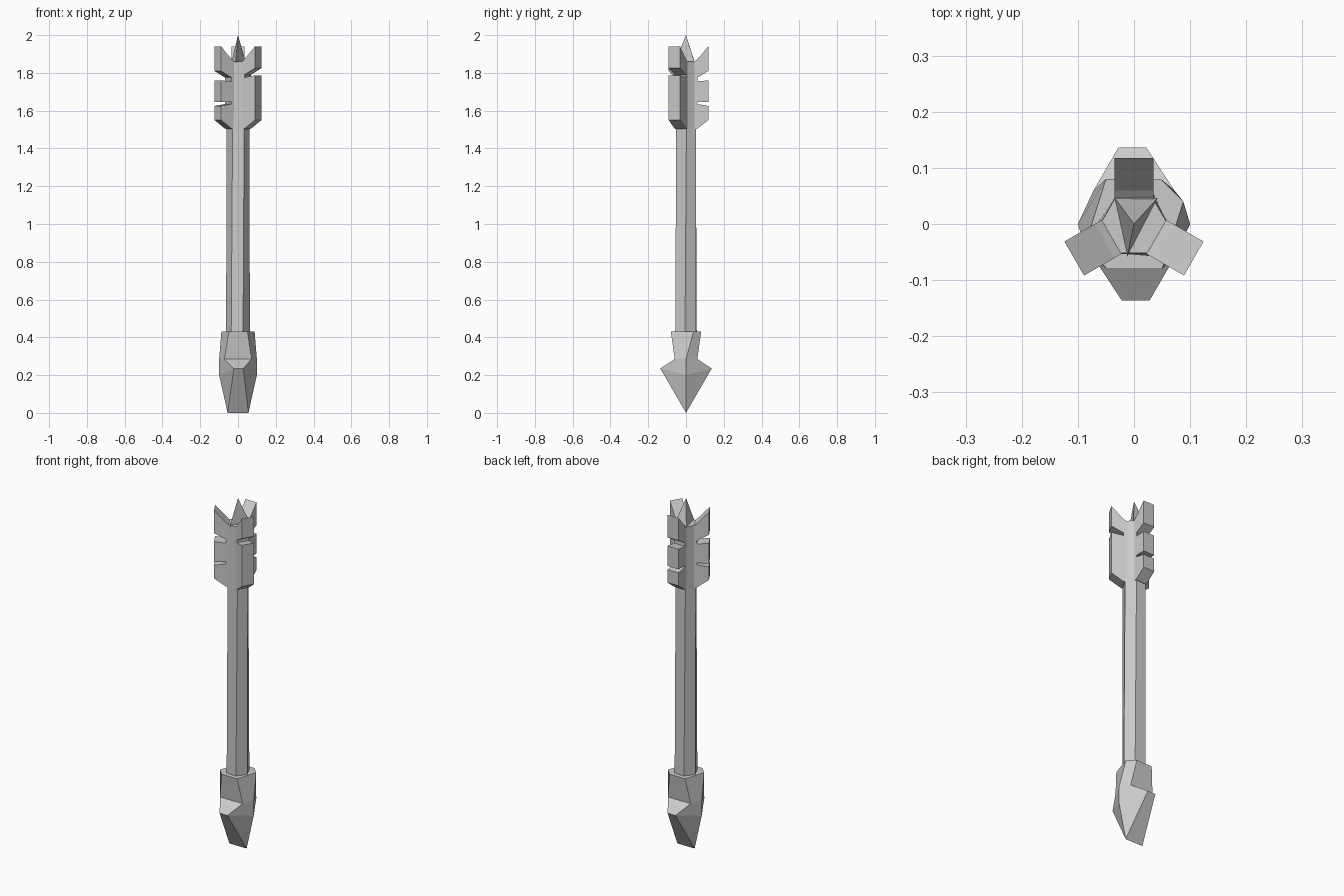
import bpy, bmesh, math
from mathutils import Vector, Matrix

if "Cube" in bpy.data.objects:
    bpy.data.objects.remove(bpy.data.objects["Cube"])

grey = bpy.data.materials.new("plain_grey")
grey.diffuse_color = (0.6, 0.6, 0.6, 1)
grey.use_nodes = True
grey.node_tree.nodes["Principled BSDF"].inputs["Base Color"].default_value = grey.diffuse_color


def make(name, verts, faces):
    """Flat shaded mesh object with outward normals."""
    me = bpy.data.meshes.new(name)
    me.from_pydata(verts, [], faces)
    bm = bmesh.new()
    bm.from_mesh(me)
    bmesh.ops.recalc_face_normals(bm, faces=bm.faces)
    bm.to_mesh(me)
    bm.free()
    me.materials.append(grey)
    ob = bpy.data.objects.new(name, me)
    bpy.context.collection.objects.link(ob)
    return ob


def bridge(rings, n):
    """Quads between successive rings of n vertices."""
    return [(r * n + i, r * n + (i + 1) % n, (r + 1) * n + (i + 1) % n, (r + 1) * n + i)
            for r in range(rings - 1) for i in range(n)]


# Arrow head: half rings, completed by a half turn about the axis
half_rings = [
    [(.088, .04, .43), (.048, .08, .43), (-.05, .08, .43)],
    [(.1, 0, .285), (.072, .06, .285), (-.072, .06, .285)],
    [(.1, 0, .2), (.022, .136, .235), (-.028, .136, .235)],
]
verts = []
for half in half_rings:
    verts += half + [(-x, -y, z) for x, y, z in half]
verts += [(.055, 0, 0), (-.055, 0, 0)]
r, br, bl = 12, 18, 19
faces = [tuple(range(6))] + bridge(3, 6) + [
    (r, r + 1, br), (r + 1, r + 2, bl, br), (r + 2, r + 3, bl),
    (r + 3, r + 4, bl), (r + 4, r + 5, br, bl), (r + 5, r, br)]
make("arrow_head", verts, faces)

# Six-sided shaft, slightly twisted along its length
verts = []
for z, twist, rad in ((.40, -5, .063), (1.5, 2, .061), (1.86, 0, .06)):
    for i in range(6):
        a = math.radians(60 * i + twist)
        verts.append((rad * math.cos(a), rad * math.sin(a), z))
make("shaft", verts, bridge(3, 6) + [tuple(range(6)), tuple(range(12, 18))])

# Pointed three-sided nock on top of the shaft
make("nock_point", [(-.035, .047, 1.855), (.042, .046, 1.855), (-.012, -.058, 1.855), (0, 0, 2)],
     [(0, 1, 2), (0, 1, 3), (1, 2, 3), (2, 0, 3)])


# Feathers: stacked thick blocks on alternate shaft faces, split by notches
def feather(name, angle, outer, cuts):
    inner, core, w = .06, .035, .035
    # each level: (z at inner radius, z at outer radius)
    levels = [(1.505, 1.55)] + cuts + [(1.872, 1.94)]
    profile = [(core, 1.50)]
    for k, (zi, zo) in enumerate(levels):
        profile += [(inner, zi), (outer, zo)] if k % 2 == 0 else [(outer, zo), (inner, zi)]
    profile.append((core, 1.85))
    n = len(profile)
    rot = Matrix.Rotation(math.radians(angle), 3, 'Z')
    vs = [rot @ Vector((rr, s * w, z)) for s in (-1, 1) for rr, z in profile]
    make(name, vs, bridge(2, n) + [tuple(range(n)), tuple(range(n, 2 * n))])


two_notches = [(1.635, 1.625), (1.645, 1.645), (1.755, 1.76), (1.775, 1.81)]
one_notch = [(1.775, 1.787), (1.79, 1.825)]
feather("back_feather", 90, .118, two_notches)
feather("left_feather", 210, .123, two_notches)
feather("right_feather", 330, .123, one_notch)
